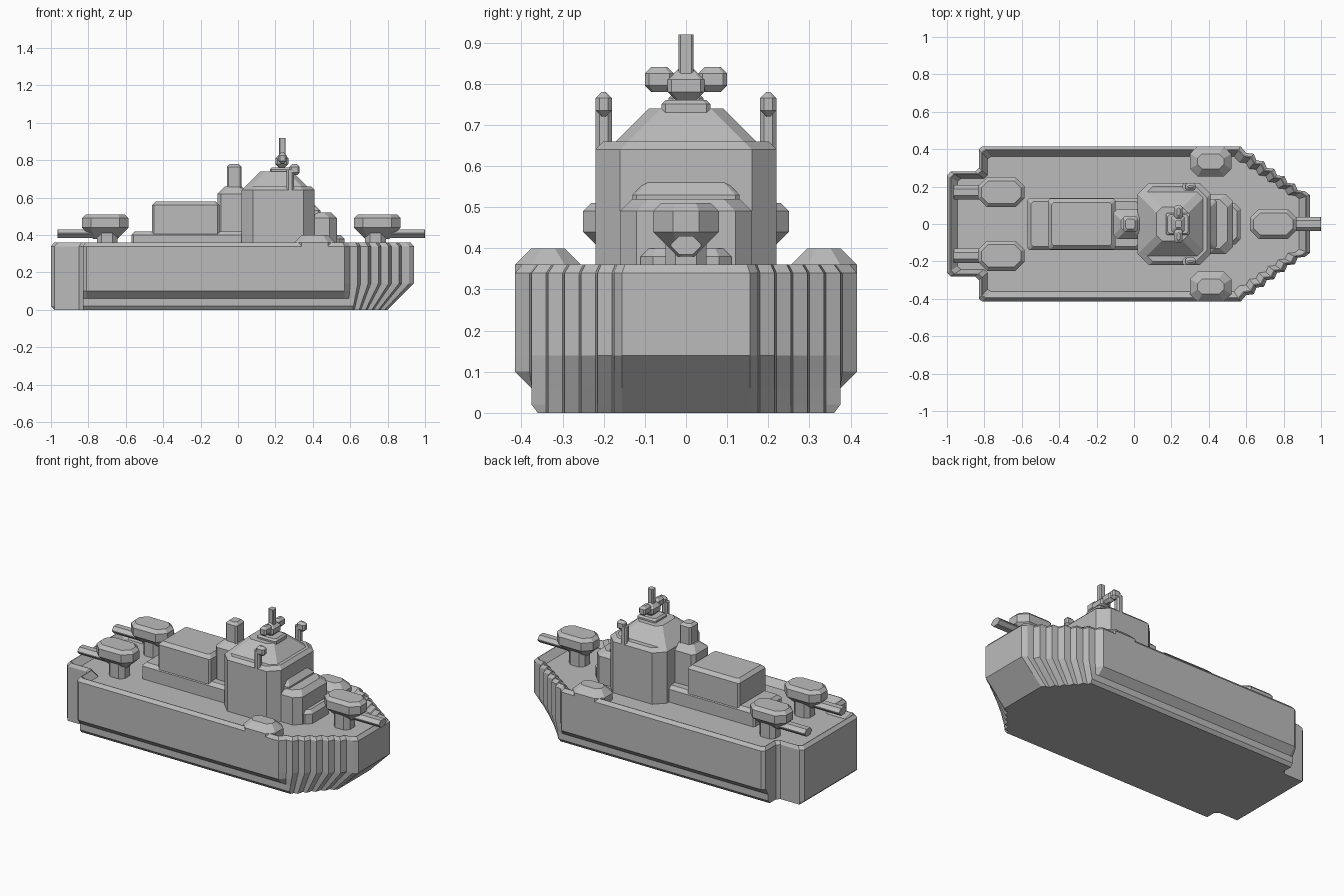
import bpy
import bmesh

default_cube = bpy.data.objects.get("Cube")
if default_cube:
    bpy.data.objects.remove(default_cube, do_unlink=True)

shade = (.5, .5, .5, 1)
grey = bpy.data.materials.new("naval_grey")
grey.use_nodes = True
grey.diffuse_color = shade
grey.node_tree.nodes["Principled BSDF"].inputs["Base Color"].default_value = shade


def loft(name, rings):
    """Skin a stack of equal-length closed rings and cap both ends."""
    bm = bmesh.new()
    loops = [[bm.verts.new(point) for point in ring] for ring in rings]
    for low, high in zip(loops, loops[1:]):
        for i in range(len(low)):
            bm.faces.new((low[i - 1], low[i], high[i], high[i - 1]))
    bm.faces.new(loops[0])
    bm.faces.new(loops[-1])
    bmesh.ops.recalc_face_normals(bm, faces=bm.faces)
    mesh = bpy.data.meshes.new(name)
    bm.to_mesh(mesh)
    bm.free()
    mesh.materials.append(grey)
    bpy.context.collection.objects.link(bpy.data.objects.new(name, mesh))


def block(name, x, z, half_width, y=0, corner=.01, top=0, bottom=0, end_bevel=True):
    """Corner-cut box with optional sloped top and bottom edges."""
    def ring(height, inset):
        back, front = min(x), max(x)
        if end_bevel:
            back, front = back + inset, front - inset
        side = half_width - inset
        cut = min(corner, side * .6, (front - back) * .4)
        plan = [(back + cut, side), (front - cut, side), (front, side - cut),
                (front, cut - side), (front - cut, -side), (back + cut, -side),
                (back, cut - side), (back, side - cut)]
        return [(px, y + py, height) for px, py in plan]

    low, high = z
    rings = [ring(low + bottom, 0), ring(high - top, 0)]
    if bottom:
        rings.insert(0, ring(low, bottom))
    if top:
        rings.append(ring(high, top))
    loft(name, rings)


# Hull outline: narrowed stern, straight sides and a stepped bow
beam, shoulder, stem = .415, .57, .94
half = [(-1, .26), (-.98, .28), (-.85, .28), (-.83, .3), (-.83, .4), (-.81, beam),
        (shoulder, beam)]
for step in range(6):
    step_x, step_y = .6 + step * .055, .38 - step * .04
    half += [(step_x, step_y), (step_x + .04, step_y - .005)]
half.append((stem, .155))
outline = half + [(x, -y) for x, y in reversed(half)]


def hull_ring(z, side=beam, bow=stem, stern=-1, shrink=0):
    ring = []
    for x, y in outline:
        if x > shoulder:
            x = shoulder + (x - shoulder) * (bow - shoulder) / (stem - shoulder)
        x = max(x, stern)
        y = max(-side, min(side, y))
        ring.append((x - (x + .03) * shrink * .45, y * (1 - shrink), z))
    return ring


# Hull: tucked keel, stepped forefoot, bulwark rim and sunken deck
chine = beam - .04
hull = [hull_ring(0, side=chine - .015, bow=.8, stern=-.98)]
for z in (.02, .06, .1, .14):
    hull.append(hull_ring(z, side=chine if z < .1 else beam, bow=.8 + z))
hull.append(hull_ring(.34))
hull.append(hull_ring(.36, shrink=.04))
hull.append(hull_ring(.36, shrink=.05))
hull.append(hull_ring(.32, shrink=.13))
loft("hull", hull)

# Bridge tower, sloped roof and forward steps
block("bridge", x=(.02, .41), z=(.3, .66), half_width=.22, corner=.06, top=.02)
block("bridge_roof", x=(.04, .37), z=(.64, .74), half_width=.17, corner=.03, top=.08)
block("bridge_collar", x=(.36, .44), z=(.5, .56), half_width=.13, top=.03)
block("bridge_front_step", x=(.36, .53), z=(.3, .52), half_width=.16, corner=.04, top=.03)
block("bridge_low_step", x=(.48, .57), z=(.3, .4), half_width=.11, corner=.03, top=.02)

# Deckhouse and funnel behind the bridge
block("deckhouse_base", x=(-.57, .04), z=(.3, .42), half_width=.14, top=.02)
block("deckhouse", x=(-.46, -.1), z=(.4, .58), half_width=.135, top=.02)
block("funnel_base", x=(-.11, .06), z=(.4, .66), half_width=.08, corner=.02, top=.04)
block("funnel", x=(-.06, .02), z=(.6, .78), half_width=.042, top=.015)

# Radar and mast
block("radar_base", x=(.17, .3), z=(.72, .76), half_width=.06, top=.01)
block("radar_core", x=(.2, .27), z=(.75, .84), half_width=.045, top=.03, bottom=.03)
block("mast", x=(.22, .255), z=(.8, .92), half_width=.018, corner=.005)


# Gun turrets, measured back from the muzzle
def turret(name, muzzle, aim, y=0):
    def span(near, far):
        return muzzle - aim * near, muzzle - aim * far

    block(name + "_pedestal", span(.21, .32), z=(.3, .42), half_width=.05, y=y, corner=.025)
    block(name + "_turret", span(.13, .38), z=(.38, .51), half_width=.08, y=y,
          corner=.05, top=.02, bottom=.06)
    block(name + "_barrel", span(0, .25), z=(.385, .43), half_width=.038, y=y,
          corner=.002, top=.02, bottom=.02, end_bevel=False)


turret("bow", muzzle=1, aim=1)

# Details repeated on both sides
for label, side in (("left", 1), ("right", -1)):
    turret("stern_" + label, muzzle=-.965, aim=-1, y=side * .17)
    block("side_pod_" + label, x=(.3, .52), z=(.3, .4), half_width=.08,
          y=side * .335, corner=.04, top=.04)
    block("radar_arm_" + label, x=(.215, .26), z=(.78, .84), half_width=.035,
          y=side * .065, top=.015, bottom=.015)
    block("bridge_pole_" + label, x=(.26, .3), z=(.6, .75), half_width=.02, y=side * .2)
    block("bridge_pole_head_" + label, x=(.275, .33), z=(.72, .78), half_width=.02,
          y=side * .2, top=.015, bottom=.015)
